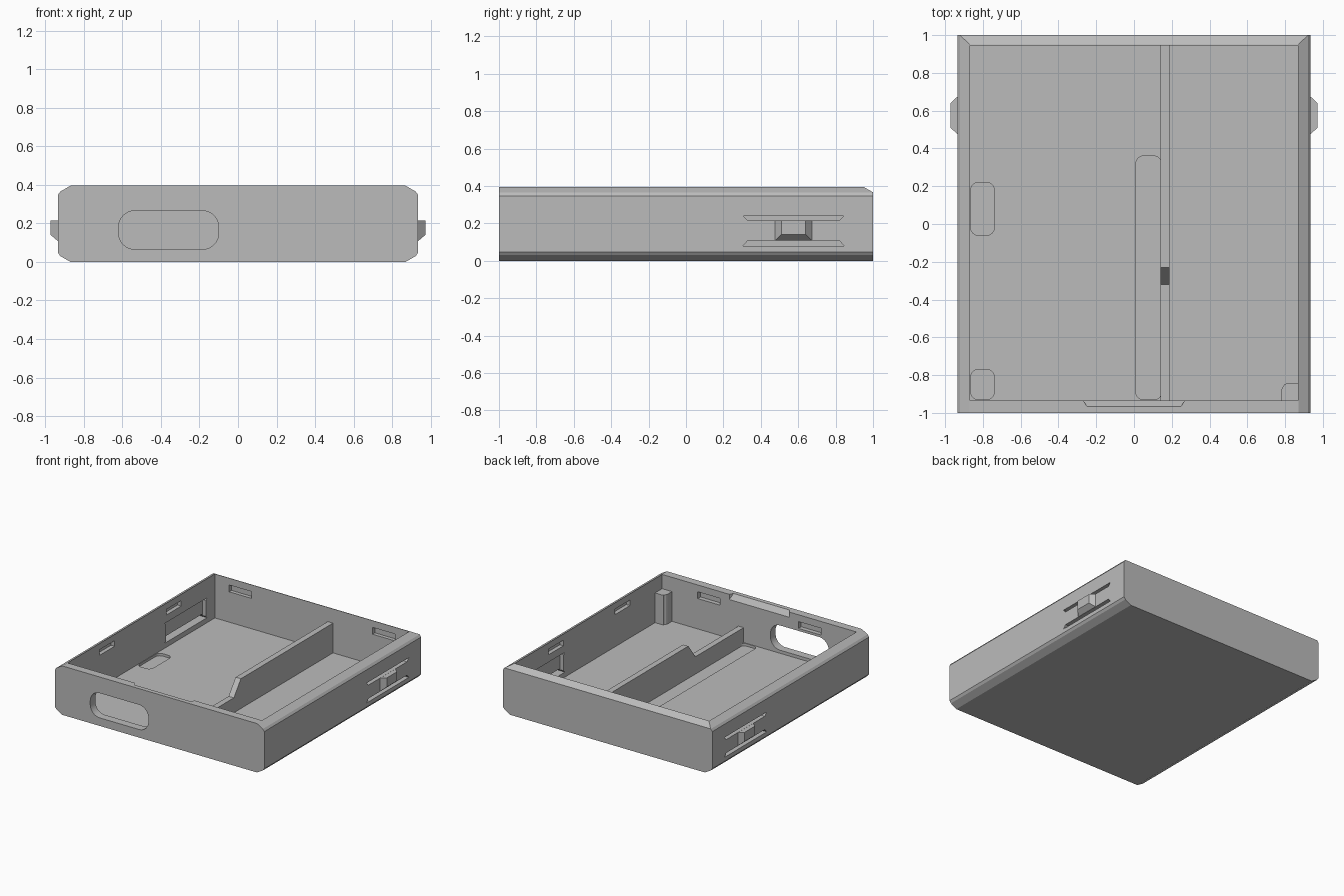
import bpy, bmesh, math
from mathutils import Vector

if "Cube" in bpy.data.objects:
    bpy.data.objects.remove(bpy.data.objects["Cube"], do_unlink=True)

grey = bpy.data.materials.new("plain_grey")
grey.use_nodes = True
colour = (0.5, 0.5, 0.5, 1)
grey.diffuse_color = colour
grey.node_tree.nodes["Principled BSDF"].inputs["Base Color"].default_value = colour


def finish(name, bm):
    bmesh.ops.recalc_face_normals(bm, faces=bm.faces)
    mesh = bpy.data.meshes.new(name)
    bm.to_mesh(mesh)
    bm.free()
    mesh.materials.append(grey)
    obj = bpy.data.objects.new(name, mesh)
    bpy.context.collection.objects.link(obj)
    return obj


def prism(name, outline, axis, a, b):
    """Extrude a 2D outline from a to b along the axis."""
    def place(p, d):
        u, v = p
        return {"x": (d, u, v), "y": (u, d, v), "z": (u, v, d)}[axis]
    bm = bmesh.new()
    low = [bm.verts.new(place(p, a)) for p in outline]
    high = [bm.verts.new(place(p, b)) for p in outline]
    bm.faces.new(low)
    bm.faces.new(high)
    n = len(outline)
    for i in range(n):
        j = (i + 1) % n
        bm.faces.new((low[i], low[j], high[j], high[i]))
    return finish(name, bm)


def rect(u0, u1, v0, v1):
    return [(u0, v0), (u1, v0), (u1, v1), (u0, v1)]


def rounded(u0, u1, v0, v1, r, steps=8):
    centres = [(u1 - r, v1 - r), (u0 + r, v1 - r), (u0 + r, v0 + r), (u1 - r, v0 + r)]
    points = []
    for q, (cu, cv) in enumerate(centres):
        for s in range(steps + 1):
            t = (q + s / steps) * math.pi / 2
            points.append((cu + r * math.cos(t), cv + r * math.sin(t)))
    return points


def hull(name, points):
    bm = bmesh.new()
    for p in points:
        bm.verts.new(p)
    bmesh.ops.convex_hull(bm, input=bm.verts)
    bmesh.ops.dissolve_limit(bm, angle_limit=0.01, verts=bm.verts, edges=bm.edges)
    return finish(name, bm)


# Outer shell with softened long edges
HALF, TOP, FLOOR = 0.935, 0.395, 0.04
INX, FRONT, BACK = 0.868, -0.935, 0.945
right_edge = [(0.87, 0), (0.922, 0.03), (HALF, 0.048),
              (HALF, 0.347), (0.922, 0.365), (0.87, TOP)]
outline = right_edge + [(-x, z) for x, z in reversed(right_edge)]
tray = prism("tray_body", outline, "y", -1, 1)


def cut(cutter):
    mod = tray.modifiers.new("cut", "BOOLEAN")
    mod.operation = "DIFFERENCE"
    mod.solver = "EXACT"
    mod.object = cutter
    bpy.context.view_layer.objects.active = tray
    bpy.ops.object.modifier_apply(modifier=mod.name)
    bpy.data.objects.remove(cutter, do_unlink=True)


# Bevel on the back rim, then the inner cavity
cut(prism("back_bevel", [(0.948, TOP + 0.001), (1.02, 0.354), (1.02, 0.5), (0.948, 0.5)], "x", -1.1, 1.1))
cut(prism("cavity", rect(-INX, INX, FRONT, BACK), "z", FLOOR, 0.6))

# Oval opening in the front wall
cut(prism("front_opening", rounded(-0.62, -0.1, 0.065, 0.265, 0.085), "y", -1.1, -0.9))

# Sloped finger notch in the front rim
cut(hull("finger_notch",
         [(s * (0.25 if y < -0.95 else 0.28), y, z) for s in (-1, 1)
          for y, z in ((-0.965, TOP), (-0.965, 0.45), (FRONT + 0.02, 0.45), (FRONT + 0.02, 0.325))]))

# Shallow rounded recesses in the floor
for x0, x1, y0, y1 in ((0.01, 0.145, -0.93, 0.36),
                       (-0.864, -0.74, -0.06, 0.22),
                       (-0.864, -0.74, -0.93, -0.77)):
    cut(prism("floor_recess", rounded(x0, x1, y0, y1, 0.04), "z", 0.02, 0.1))

for side in (-1, 1):
    # Snap slots high on all inner walls
    for y in (-0.43, 0.42):
        cut(prism("side_slot", rect(y - 0.095, y + 0.095, 0.3, 0.345), "x", side * 0.84, side * 0.9))
    cut(prism("back_slot", rect(side * 0.64 - 0.1, side * 0.64 + 0.1, 0.285, 0.34), "y", 0.9, 0.975))
    cut(prism("front_slot", rect(side * 0.45 - 0.1, side * 0.45 + 0.1, 0.285, 0.34), "y", -0.97, -0.9))

    # Spring tab: thinned wall between two through slits
    cut(prism("tab_pocket", rect(0.32, 0.83, 0.09, 0.23), "x", side * 0.84, side * 0.9))
    for wide, narrow in ((0.24, 0.215), (0.08, 0.107)):
        cut(prism("tab_slit", [(0.305, wide), (0.845, wide), (0.82, narrow), (0.33, narrow)],
                  "x", side * 0.83, side * 1.0))

    # Tapered catch on the spring tab
    layers = ((0.91, 0.476, 0.674, 0.108), (HALF, 0.476, 0.674, 0.108), (0.972, 0.51, 0.64, 0.14))
    hull("left_catch" if side > 0 else "right_catch",
         [(side * x, y, z) for x, y0, y1, z0 in layers for y in (y0, y1) for z in (z0, 0.214)])

# Divider that steps down towards the front
prism("divider", [(FRONT - 0.01, 0.01), (BACK + 0.01, 0.01), (BACK + 0.01, 0.28),
                  (-0.23, 0.28), (-0.32, 0.16), (FRONT - 0.01, 0.16)], "x", 0.14, 0.187)

# Notched corner post
prism("corner_post", [(0.88, -0.945), (0.88, -0.845), (0.805, -0.845), (0.795, -0.85),
                      (0.79, -0.86), (0.785, -0.865), (0.78, -0.88), (0.78, -0.945)], "z", 0.03, 0.28)

# Smooth the curved walls while keeping edges crisp
bpy.ops.object.select_all(action="DESELECT")
tray.select_set(True)
bpy.context.view_layer.objects.active = tray
bpy.ops.object.shade_smooth_by_angle(angle=math.radians(16))
